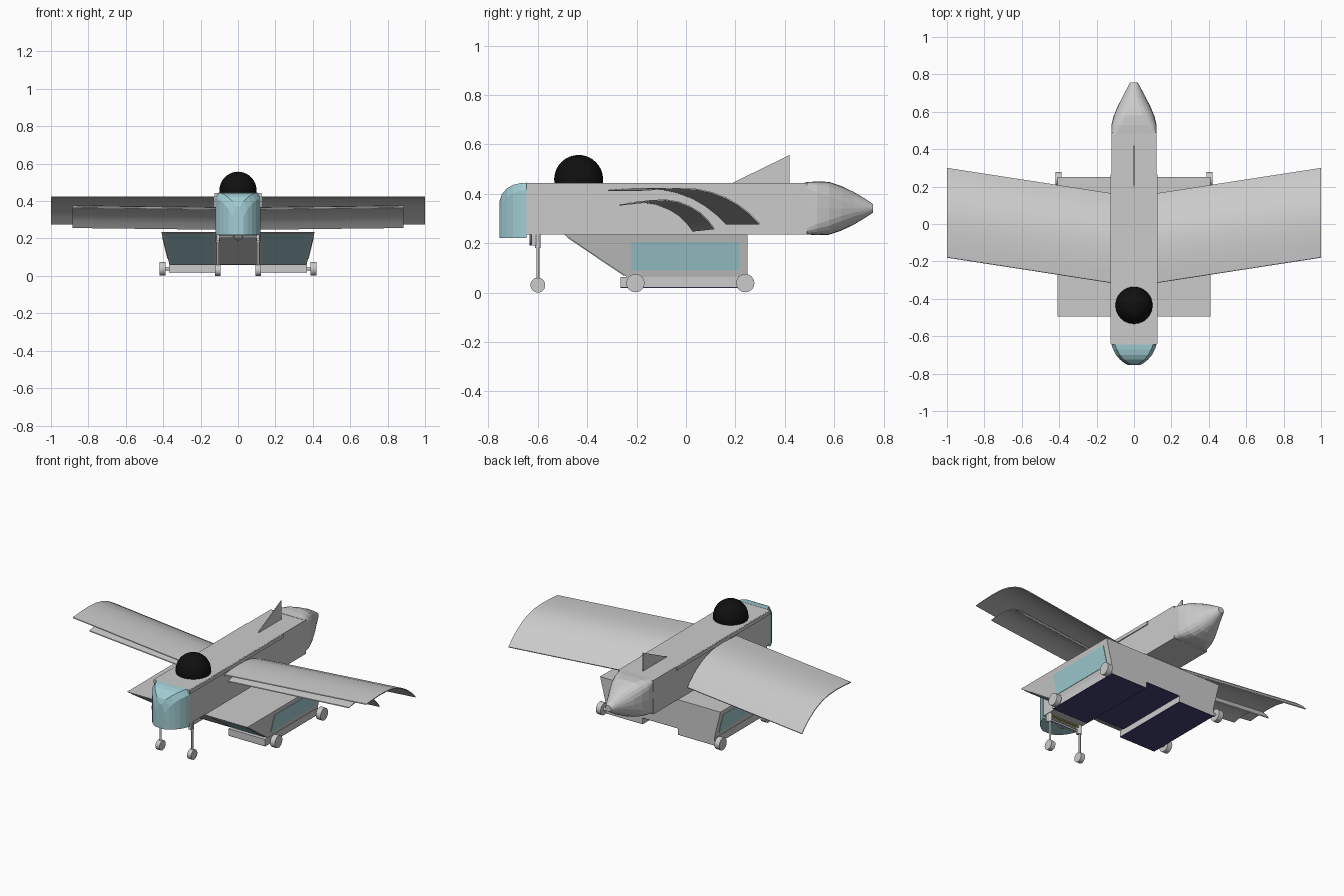
import bpy, bmesh, math
from mathutils import Vector, Matrix

if "Cube" in bpy.data.objects:
    bpy.data.objects.remove(bpy.data.objects["Cube"])


def material(name, rgb):
    m = bpy.data.materials.new(name)
    m.diffuse_color = (*rgb, 1)
    m.use_nodes = True
    m.node_tree.nodes["Principled BSDF"].inputs["Base Color"].default_value = m.diffuse_color
    return m


GLASS = material("glass_blue", (0.36, 0.62, 0.66))
BLACK = material("black", (0.005, 0.005, 0.005))
NAVY = material("navy", (0.06, 0.05, 0.17))
YELLOW = material("yellow", (0.7, 0.6, 0.05))


def finish(name, bm, mat=None, smooth=None):
    bmesh.ops.recalc_face_normals(bm, faces=bm.faces[:])
    me = bpy.data.meshes.new(name)
    bm.to_mesh(me)
    bm.free()
    ob = bpy.data.objects.new(name, me)
    bpy.context.collection.objects.link(ob)
    if mat:
        me.materials.append(mat)
    if smooth:
        bpy.ops.object.select_all(action='DESELECT')
        ob.select_set(True)
        bpy.context.view_layer.objects.active = ob
        bpy.ops.object.shade_smooth_by_angle(angle=math.radians(smooth))
    return ob


def loft(name, rings, mat=None, smooth=None):
    """Closed solid through rings of equal point count."""
    bm = bmesh.new()
    vs = [[bm.verts.new(p) for p in r] for r in rings]
    n = len(rings[0])
    for a, b in zip(vs, vs[1:]):
        for i in range(n):
            j = (i + 1) % n
            bm.faces.new((a[i], a[j], b[j], b[i]))
    bm.faces.new(vs[0])
    bm.faces.new(vs[-1])
    return finish(name, bm, mat, smooth)


def rect(x0, x1, y0, y1, z):
    return [(x0, y0, z), (x1, y0, z), (x1, y1, z), (x0, y1, z)]


def box(name, x0, x1, y0, y1, z0, z1, mat=None):
    return loft(name, [rect(x0, x1, y0, y1, z0), rect(x0, x1, y0, y1, z1)], mat)


def panel(name, corners, out, mat):
    """Thin plate standing just proud of a flat face."""
    out = Vector(out).normalized() * 0.003
    return loft(name, [corners, [Vector(c) + out for c in corners]], mat)


def rod(name, a, b, r, seg=12, mat=None):
    a, b = Vector(a), Vector(b)
    bm = bmesh.new()
    m = Matrix.Translation((a + b) / 2) @ (b - a).to_track_quat('Z', 'Y').to_matrix().to_4x4()
    bmesh.ops.create_cone(bm, cap_ends=True, segments=seg, radius1=r, radius2=r,
                          depth=(b - a).length, matrix=m)
    return finish(name, bm, mat, 40)


# Fuselage and rounded glass nose
box("fuselage", -0.12, 0.12, -0.645, 0.49, 0.235, 0.444)
nose = [(-0.645, 0.121, 0.445), (-0.67, 0.112, 0.443), (-0.70, 0.096, 0.436),
        (-0.725, 0.075, 0.422), (-0.745, 0.05, 0.4), (-0.755, 0.03, 0.37)]
loft("nose_glass", [[(-w, y, 0.22), (w, y, 0.22), (w, y, t - 0.03 - (0.445 - t) * 0.3),
                     (w - 0.02, y, t), (-w + 0.02, y, t), (-w, y, t - 0.03 - (0.445 - t) * 0.3)]
                    for y, w, t in nose], GLASS)

# Tail cone blending from a square section to a round tip
tail = [(0.48, 0.12, 0.105, 0.15), (0.53, 0.121, 0.109, 0.4), (0.58, 0.108, 0.107, 0.6),
        (0.63, 0.087, 0.09, 0.8), (0.68, 0.061, 0.066, 1), (0.73, 0.035, 0.036, 1),
        (0.757, 0.02, 0.018, 1)]


def power(v, e):
    return math.copysign(abs(v) ** e, v) if abs(v) > 1e-6 else 0.0


loft("tail_cone", [[(w * power(math.cos(a), e), y, 0.341 + h * power(math.sin(a), e))
                    for a in (math.tau * i / 24 for i in range(24))]
                   for y, w, h, e in tail])

# Tail fin
loft("tail_fin", [[(x, 0.18, 0.44), (x, 0.42, 0.44), (x, 0.42, 0.557)] for x in (-0.003, 0.003)])

# Black dome on the roof
bm = bmesh.new()
bmesh.ops.create_uvsphere(bm, u_segments=32, v_segments=20, radius=0.099)
bmesh.ops.delete(bm, geom=[v for v in bm.verts if v.co.z < -0.02], context='VERTS')
bmesh.ops.translate(bm, verts=bm.verts[:], vec=(0, -0.435, 0.458))
finish("dome", bm, BLACK, 40)


# Swept curved wings: a thin cambered sheet from root to tip
def wing(name, side, pts, x0, x1, sweep, rise):
    low = [(y - 0.002, z - 0.005) for y, z in reversed(pts)]
    ring = pts + low
    loft(name, [[(side * x0, y, z) for y, z in ring],
                [(side * x1, y + sweep, z + rise) for y, z in ring]], None, 35)


MAIN = [(-0.313, 0.416), (-0.25, 0.421), (-0.17, 0.424), (-0.09, 0.42), (-0.03, 0.407),
        (0.03, 0.384), (0.08, 0.355), (0.125, 0.32), (0.165, 0.28)]
LOWER = [(-0.267, 0.357), (-0.22, 0.366), (-0.165, 0.368), (-0.115, 0.36),
         (-0.065, 0.34), (-0.025, 0.315), (0.005, 0.285), (0.03, 0.252)]

# Lower cabin body
TOP, BOT, XT, XB = 0.235, 0.06, 0.41, 0.367
loft("cabin", [rect(-XB, XB, -0.235, 0.25, BOT), rect(-XT, XT, -0.495, 0.25, TOP)])
panel("cabin_underside", rect(-0.12, 0.12, -0.235, 0.25, BOT), (0, 0, -1), NAVY)


def side_x(z):
    return XB + (z - BOT) * (XT - XB) / (TOP - BOT)


def front_y(z):
    return -0.235 - (z - BOT) * 0.26 / (TOP - BOT)


for s, label in ((1, "right"), (-1, "left")):
    wing("main_wing_" + label, s, MAIN, 0.125, 1.0, 0.135, 0.0)
    wing("lower_wing_" + label, s, LOWER, 0.12, 0.885, 0.085, 0.009)
    # Rail along the top edge of the fuselage
    box("top_rail_" + label, s * 0.103, s * 0.126, -0.64, 0.265, 0.422, 0.443)

    # Cabin windows
    panel("side_window_" + label,
          [(s * side_x(z), y, z) for y, z in ((-0.22, 0.09), (0.215, 0.09), (0.215, 0.205), (-0.22, 0.205))],
          (s, 0, -0.24), GLASS)
    panel("front_window_" + label,
          [(s * x, front_y(z), z) for x, z in ((0.135, 0.07), (side_x(0.07) - 0.015, 0.07),
                                               (side_x(0.225) - 0.015, 0.225), (0.135, 0.225))],
          (0, -0.175, -0.26), GLASS)

    # Pontoon with dark underside
    box("pontoon_" + label, s * 0.12, s * 0.37, -0.265, 0.25, 0.022, 0.062)
    panel("pontoon_underside_" + label, rect(s * 0.12, s * 0.37, -0.265, 0.25, 0.022), (0, 0, -1), NAVY)

    # Cabin wheels
    for y, where in ((-0.205, "front"), (0.24, "rear")):
        rod(f"cabin_wheel_{where}_{label}", (s * 0.388, y, 0.038), (s * 0.42, y, 0.038), 0.037, 24)
        rod(f"cabin_axle_{where}_{label}", (s * 0.34, y, 0.038), (s * 0.39, y, 0.038), 0.01)

    # Nose gear leg and wheel
    x = s * 0.108
    rod("gear_sleeve_" + label, (x, -0.6, 0.18), (x, -0.6, 0.24), 0.011)
    rod("gear_leg_" + label, (x, -0.6, 0.03), (x, -0.6, 0.19), 0.006)
    rod("gear_wheel_" + label, (x - 0.014, -0.6, 0.03), (x + 0.014, -0.6, 0.03), 0.03, 24)
    box("gear_bracket_" + label, x - 0.008, x + 0.008, -0.625, -0.605, 0.19, 0.237)

# Crossbar, yellow bar and tow ring under the nose
rod("gear_crossbar", (-0.108, -0.615, 0.208), (0.108, -0.615, 0.208), 0.006)
rod("yellow_bar", (-0.1, -0.6, 0.225), (0.1, -0.6, 0.225), 0.005, 8, YELLOW)
bpy.ops.mesh.primitive_torus_add(major_radius=0.024, minor_radius=0.004, major_segments=24,
                                 minor_segments=8, location=(0, -0.63, 0.218),
                                 rotation=(math.pi / 2, 0, 0))
bpy.context.object.name = "tow_ring"
